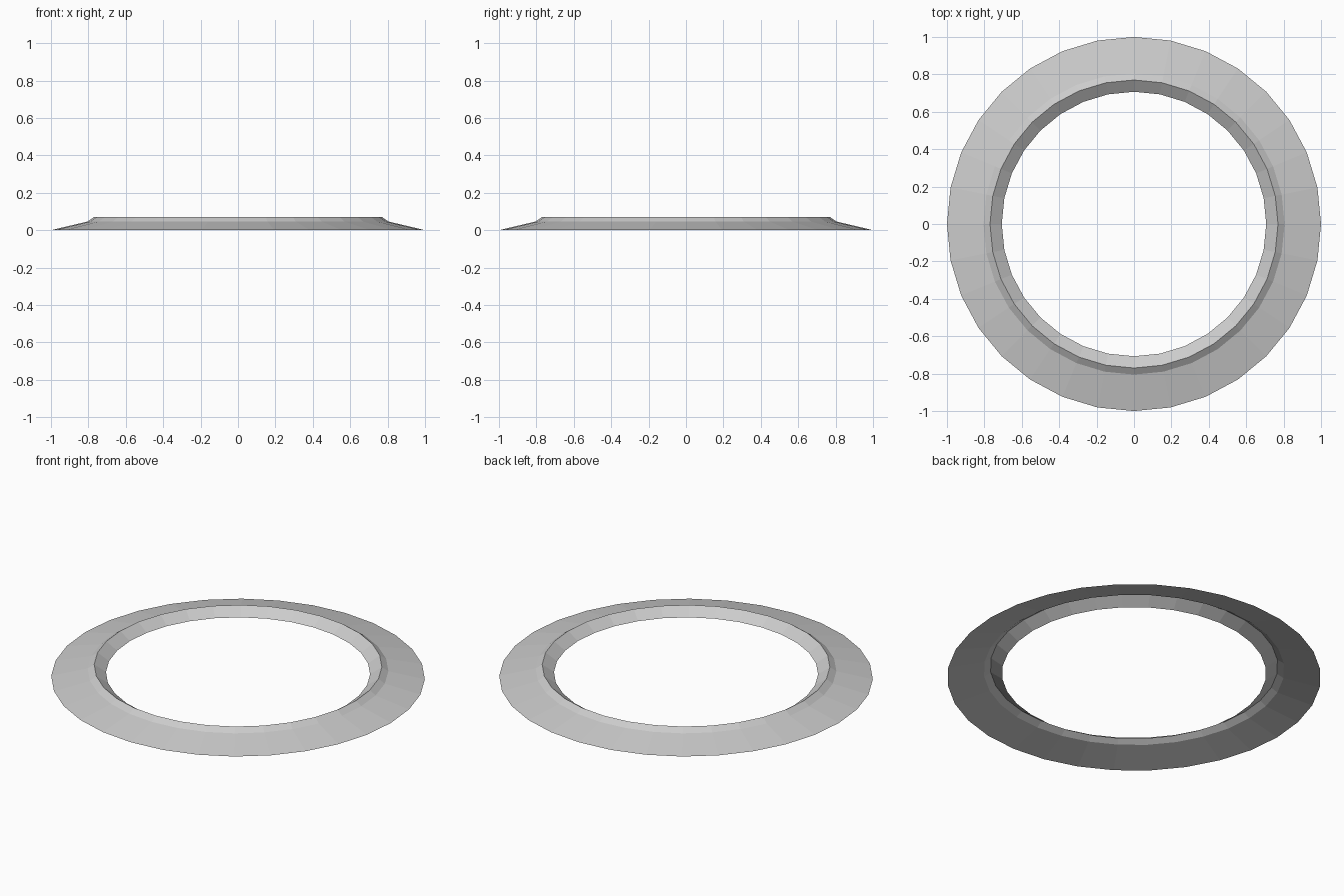
import bpy, bmesh, math

if "Cube" in bpy.data.objects:
    bpy.data.objects.remove(bpy.data.objects["Cube"])

SIDES = 32
# Ring cross-section: (radius, height) from outer rim over the ridge to the inner lip
PROFILE = [(1.0, 0.0), (0.805, 0.046), (0.77, 0.07), (0.707, 0.026)]


def lathe(name, profile, sides):
    bm = bmesh.new()
    rings = []
    for r, z in profile:
        rings.append([bm.verts.new((r * math.cos(2 * math.pi * i / sides),
                                    r * math.sin(2 * math.pi * i / sides), z))
                      for i in range(sides)])
    for a, b in zip(rings, rings[1:]):
        for i in range(sides):
            j = (i + 1) % sides
            bm.faces.new((a[i], a[j], b[j], b[i]))
    mesh = bpy.data.meshes.new(name)
    bm.to_mesh(mesh)
    bm.free()
    obj = bpy.data.objects.new(name, mesh)
    bpy.context.collection.objects.link(obj)
    return obj


# Thin open-bottomed ring
lathe("bevelled_ring", PROFILE, SIDES)
